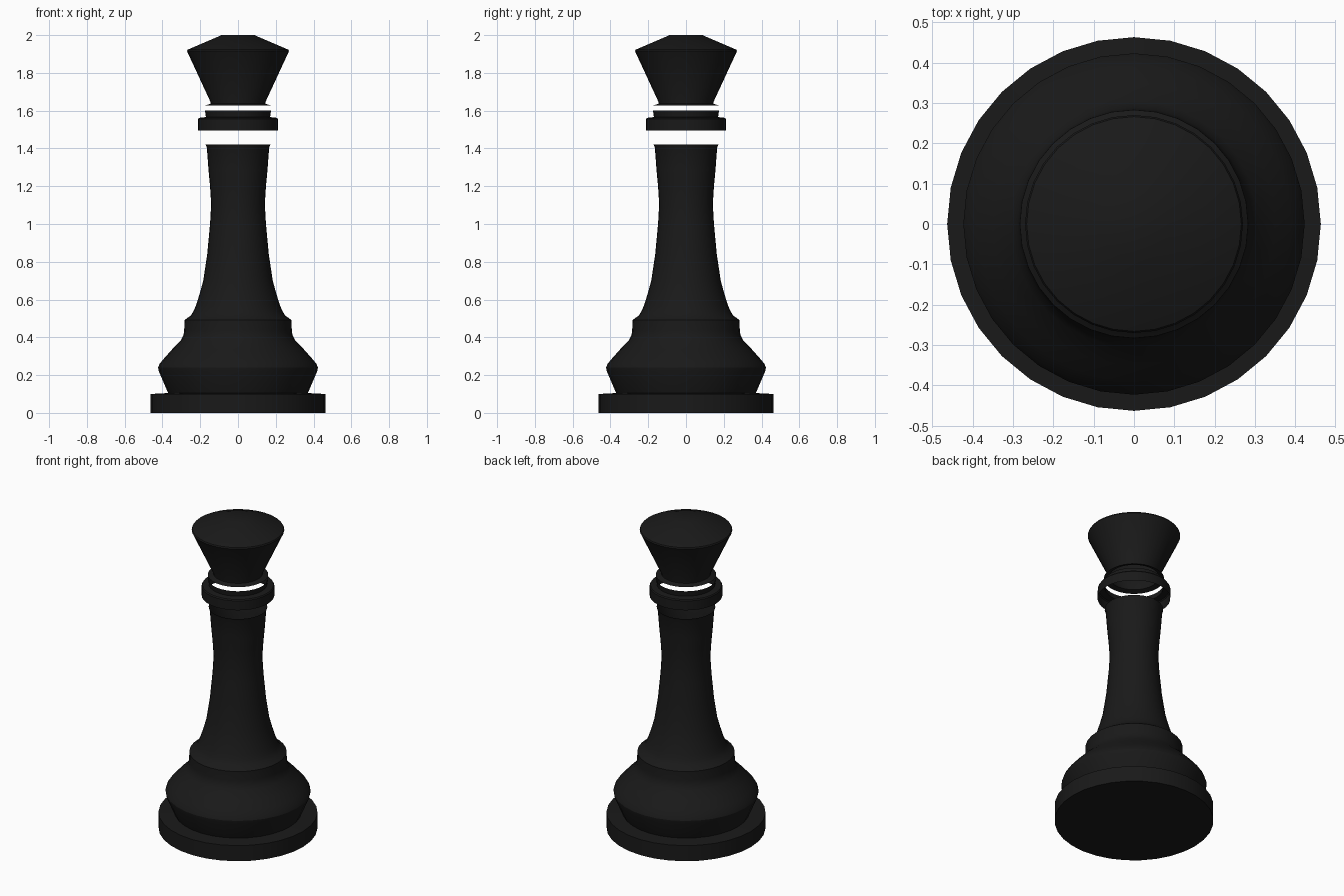
import bpy, bmesh, math

if "Cube" in bpy.data.objects:
    bpy.data.objects.remove(bpy.data.objects["Cube"])

SIDES = 32
black = bpy.data.materials.new("black")
black.diffuse_color = (0.01, 0.01, 0.01, 1)
black.use_nodes = True
black.node_tree.nodes["Principled BSDF"].inputs["Base Color"].default_value = black.diffuse_color


def lathe(name, profile, cap_bottom=False, cap_top=False):
    """Turn a bottom-to-top (radius, height) profile around z."""
    bm = bmesh.new()
    rings = []
    for r, z in profile:
        rings.append([bm.verts.new((r * math.cos(2 * math.pi * i / SIDES),
                                    r * math.sin(2 * math.pi * i / SIDES), z))
                      for i in range(SIDES)])
    for low, high in zip(rings, rings[1:]):
        for i in range(SIDES):
            j = (i + 1) % SIDES
            bm.faces.new((low[i], low[j], high[j], high[i]))
    if cap_bottom:
        bm.faces.new(rings[0][::-1])
    if cap_top:
        bm.faces.new(rings[-1])
    mesh = bpy.data.meshes.new(name)
    bm.to_mesh(mesh)
    bm.free()
    mesh.materials.append(black)
    obj = bpy.data.objects.new(name, mesh)
    bpy.context.collection.objects.link(obj)
    bpy.ops.object.select_all(action='DESELECT')
    obj.select_set(True)
    bpy.context.view_layer.objects.active = obj
    bpy.ops.object.shade_smooth_by_angle(angle=math.radians(30))
    return obj


# Foot disc, bell-shaped base and waisted stem
lathe("base_and_stem", [
    (0.463, 0), (0.463, 0.10), (0.37, 0.105), (0.42, 0.222), (0.423, 0.24),
    (0.415, 0.26), (0.39, 0.29), (0.35, 0.335), (0.305, 0.38), (0.289, 0.41),
    (0.285, 0.435), (0.283, 0.492), (0.25, 0.515), (0.235, 0.54),
    (0.222, 0.57), (0.203, 0.63), (0.184, 0.70), (0.163, 0.84), (0.148, 1.0),
    (0.142, 1.105), (0.148, 1.20), (0.156, 1.285), (0.165, 1.405),
    (0.171, 1.42)], cap_bottom=True)

# Stepped open collar floating between stem and crown
lathe("collar", [(0.212, 1.495), (0.212, 1.555), (0.207, 1.562),
                 (0.17, 1.566), (0.175, 1.60)])

# Flared crown with thin flange and shallow domed top
lathe("crown", [(0.176, 1.627), (0.145, 1.637), (0.145, 1.645),
                (0.27, 1.915), (0.266, 1.923), (0.087, 2.0)], cap_top=True)
